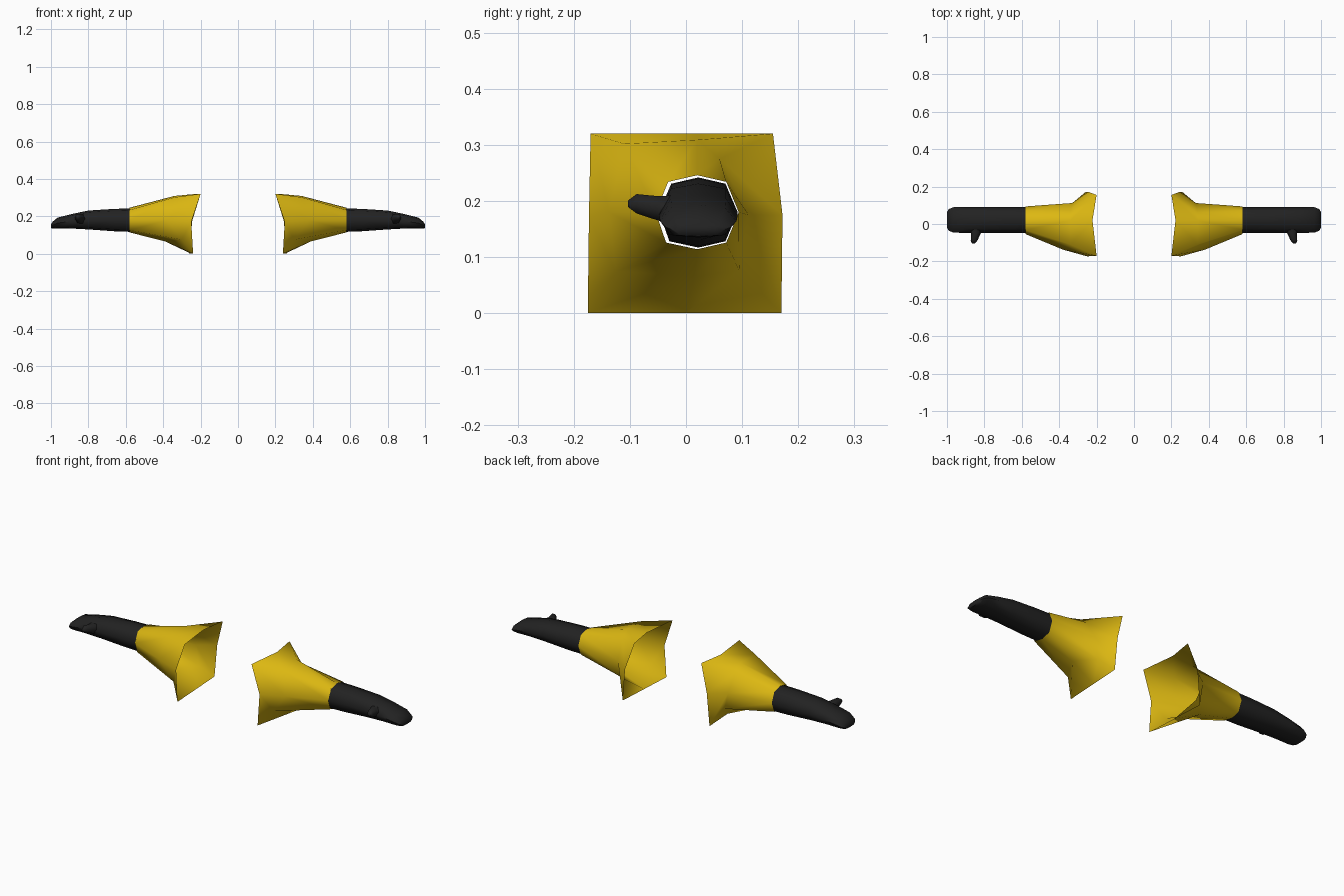
import bpy, bmesh, math

if "Cube" in bpy.data.objects:
    bpy.data.objects.remove(bpy.data.objects["Cube"])


def material(name, rgb):
    m = bpy.data.materials.new(name)
    m.diffuse_color = (*rgb, 1)
    m.use_nodes = True
    m.node_tree.nodes["Principled BSDF"].inputs["Base Color"].default_value = m.diffuse_color
    return m


yellow = material("sleeve yellow", (0.72, 0.48, 0.006))
black = material("glove black", (0.016, 0.016, 0.016))


def loft(name, rings, mat, caps=(False, False), smooth=180):
    """Skin a list of equal-length point rings and mirror it to the other arm."""
    bm = bmesh.new()
    loops = [[bm.verts.new(p) for p in ring] for ring in rings]
    n = len(loops[0])
    for a, b in zip(loops, loops[1:]):
        for i in range(n):
            j = (i + 1) % n
            bm.faces.new((a[i], a[j], b[j], b[i]))
    if caps[0]:
        bm.faces.new(loops[0][::-1])
    if caps[1]:
        bm.faces.new(loops[-1])
    # Make the skin face away from the ring centre
    f = bm.faces[:][0]
    f.normal_update()
    c = [sum(p[k] for p in rings[0]) / n for k in range(3)]
    fc = f.calc_center_median()
    if sum(f.normal[k] * (fc[k] - c[k]) for k in range(3)) < 0:
        bmesh.ops.reverse_faces(bm, faces=bm.faces[:])
    me = bpy.data.meshes.new(name)
    bm.to_mesh(me)
    bm.free()
    me.materials.append(mat)
    ob = bpy.data.objects.new(name, me)
    bpy.context.collection.objects.link(ob)
    bpy.ops.object.select_all(action='DESELECT')
    ob.select_set(True)
    bpy.context.view_layer.objects.active = ob
    bpy.ops.object.shade_smooth_by_angle(angle=math.radians(smooth))
    ob.modifiers.new("other arm", 'MIRROR').use_mirror_merge = False
    return ob


# Eight-sided section: top, then round by the front, bottom and back
UNIT = [(0, 1), (-.7, .82), (-1, 0), (-.75, -.82),
        (0, -1), (.7, -.82), (1, 0), (.7, .82)]


def section(x, y, z, ry, rz):
    return [(x, y + ry * u, z + rz * v) for u, v in UNIT]


# Flared sleeves: square open rim narrowing to the cuff
rim = [(.222, .02, .32), (.2, -.17, .32), (.25, -.173, .17), (.24, -.175, 0),
       (.25, 0, 0), (.26, .17, 0), (.245, .172, .175), (.2, .155, .32)]
elbow = [(.34, .02, .309), (.34, -.11, .302), (.38, -.137, .18), (.30, -.125, .075),
         (.39, .015, .066), (.30, .095, .076), (.33, .112, .175), (.34, .06, .275)]
cuff = section(.58, .02, .18, .074, .066)
loft("sleeves", [rim, elbow, cuff], yellow)

# Mitten hands: (x, half width, bottom, top)
HAND = [(.572, .069, .117, .242), (.66, .070, .120, .240), (.8, .070, .130, .231),
        (.89, .070, .135, .212), (.965, .068, .135, .193), (.99, .058, .135, .172),
        (1.0, .042, .137, .157)]
loft("mitten_hands",
     [section(x, .022, (lo + hi) / 2, w, (hi - lo) / 2) for x, w, lo, hi in HAND],
     black, (True, True), 60)

# Thumbs pointing forward: (x, y, z, half width, half height)
THUMB = [(.842, -.02, .184, .034, .030), (.845, -.05, .187, .026, .025),
         (.855, -.088, .195, .018, .020), (.858, -.103, .195, .009, .007)]
loft("thumbs",
     [[(x + w * math.cos(a), y, z + h * math.sin(a))
       for a in (k * math.pi / 3 for k in range(6))] for x, y, z, w, h in THUMB],
     black, (True, True), 60)
